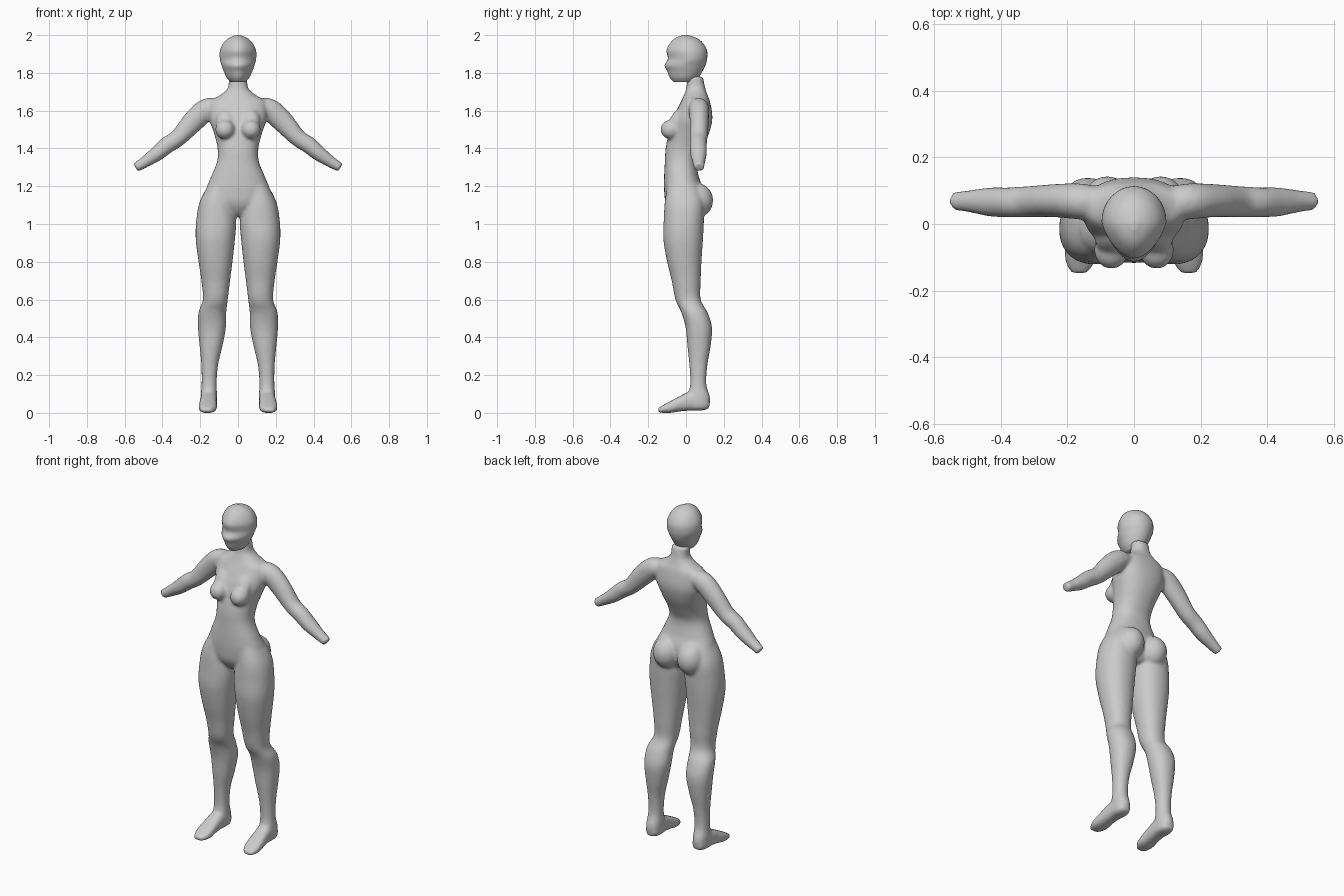
import bpy, bmesh, math
from mathutils import Vector, Matrix

if "Cube" in bpy.data.objects:
    bpy.data.objects.remove(bpy.data.objects["Cube"])


def spline(pts, n=5):
    """Catmull-Rom interpolation through tuples of any length."""
    out = []
    for i in range(len(pts) - 1):
        p = [Vector(pts[min(max(i + k, 0), len(pts) - 1)]) for k in (-1, 0, 1, 2)]
        for j in range(n):
            t = j / n
            out.append(0.5 * (2 * p[1] + (p[2] - p[0]) * t
                              + (2 * p[0] - 5 * p[1] + 4 * p[2] - p[3]) * t * t
                              + (3 * p[1] - p[0] - 3 * p[2] + p[3]) * t ** 3))
    return out + [Vector(pts[-1])]


def skin(bm, rings):
    """Bridge rings of points into a closed tube."""
    loops = [[bm.verts.new(c) for c in r] for r in rings]
    faces = [bm.faces.new(loops[0]), bm.faces.new(loops[-1])]
    for a, b in zip(loops, loops[1:]):
        for i in range(len(a)):
            k = (i + 1) % len(a)
            faces.append(bm.faces.new((a[i], a[k], b[k], b[i])))
    bmesh.ops.recalc_face_normals(bm, faces=faces)


def oval(power=2.0, n=32):
    """Unit superellipse."""
    pts = []
    for i in range(n):
        c, s = math.cos(math.tau * i / n), math.sin(math.tau * i / n)
        pts.append((math.copysign(abs(c) ** (2 / power), c),
                    math.copysign(abs(s) ** (2 / power), s)))
    return pts


def stack(bm, stations, side=1, power=2.0, pinch=0.0):
    """Horizontal sections: z, centre x, half width, front y, back y."""
    rings = []
    for z, cx, rx, y0, y1 in spline(stations):
        cy, ry = (y0 + y1) / 2, (y1 - y0) / 2
        rings.append([(side * (cx + u * rx * (1 - pinch * max(0, -v))), cy + v * ry, z)
                      for u, v in oval(power)])
    skin(bm, rings)


def ball(bm, centre, radii, tilt=0.0):
    m = (Matrix.Translation(centre) @ Matrix.Rotation(tilt, 4, 'X')
         @ Matrix.Diagonal((*radii, 1)))
    bmesh.ops.create_uvsphere(bm, u_segments=24, v_segments=16, radius=1, matrix=m)


def finish(bm, name, voxel, iterations):
    me = bpy.data.meshes.new(name)
    bm.to_mesh(me)
    bm.free()
    ob = bpy.data.objects.new(name, me)
    bpy.context.collection.objects.link(ob)
    bpy.context.view_layer.objects.active = ob
    ob.select_set(True)
    if voxel:
        rm = ob.modifiers.new("blend", 'REMESH')
        rm.mode = 'VOXEL'
        rm.voxel_size = voxel
        sm = ob.modifiers.new("soften", 'SMOOTH')
        sm.factor, sm.iterations = 0.5, iterations
        for m in (rm.name, sm.name):
            bpy.ops.object.modifier_apply(modifier=m)
    ob.data.polygons.foreach_set("use_smooth", [True] * len(ob.data.polygons))
    ob.select_set(False)
    return ob


TORSO = [(1.78, 0, .050, .005, .090), (1.72, 0, .054, .002, .102),
         (1.68, 0, .098, -.012, .115), (1.645, 0, .150, -.028, .128),
         (1.56, 0, .153, -.070, .140), (1.48, 0, .127, -.092, .122),
         (1.40, 0, .108, -.108, .085), (1.33, 0, .111, -.112, .058),
         (1.25, 0, .143, -.116, .068), (1.18, 0, .168, -.116, .092),
         (1.11, 0, .150, -.108, .090), (1.06, 0, .060, -.080, .070),
         (1.04, 0, .030, -.055, .050)]

LEG = [(1.22, .090, .060, -.095, .060), (1.12, .112, .090, -.112, .095),
       (1.02, .115, .106, -.118, .095), (.92, .120, .104, -.120, .090),
       (.80, .119, .090, -.100, .082), (.70, .118, .076, -.076, .078),
       (.60, .120, .066, -.056, .078), (.53, .136, .074, -.024, .115),
       (.45, .138, .074, -.002, .138), (.35, .143, .060, .008, .130),
       (.25, .150, .044, .018, .113), (.15, .153, .040, .022, .108),
       (.08, .154, .044, .005, .128), (.02, .154, .040, .000, .122)]

# foot sections: y, centre x, half width, sole z, top z
FOOT = [(.122, .154, .026, .025, .070), (.09, .154, .042, .013, .095),
        (.03, .155, .044, .012, .115), (-.03, .158, .046, .008, .090),
        (-.08, .160, .049, .000, .064), (-.12, .162, .042, .000, .042),
        (-.148, .164, .024, .003, .026)]

# arm sections: x, z, y, radius in view plane, radius in y
ARM = [(.10, 1.615, .062, .045, .050), (.165, 1.607, .068, .058, .054),
       (.235, 1.545, .070, .058, .050), (.315, 1.458, .067, .046, .047),
       (.375, 1.418, .065, .045, .045), (.43, 1.372, .066, .040, .044),
       (.49, 1.330, .068, .031, .034), (.542, 1.298, .069, .025, .027)]

# body: torso, bust, seat, limbs blended into one skin
bm = bmesh.new()
stack(bm, TORSO, power=2.3)
for s in (-1, 1):
    ball(bm, (s * .068, -.078, 1.500), (.052, .057, .052))
    ball(bm, (s * .066, -.050, 1.545), (.050, .036, .075), -.45)
    ball(bm, (s * .080, .058, 1.125), (.078, .086, .092))
    stack(bm, LEG, s, 2.2)
    rings = []
    for y, cx, rx, z0, z1 in spline(FOOT):
        rings.append([(s * (cx + u * rx), y, (z0 + z1) / 2 + v * (z1 - z0) / 2)
                      for u, v in oval(2.5)])
    skin(bm, rings)
    path = spline(ARM)
    rings = []
    for i, (x, z, y, r, ry) in enumerate(path):
        a, b = path[max(i - 1, 0)], path[min(i + 1, len(path) - 1)]
        d = Vector((b[0] - a[0], b[1] - a[1])).normalized()
        rings.append([(s * (x - d.y * u * r), y + v * ry, z + d.x * u * r)
                      for u, v in oval()])
    skin(bm, rings)
finish(bm, "body", .0085, 7)

# head: separate shell with a narrowed face
HEAD = [(1.752, 0, .040, -.066, .040), (1.775, 0, .060, -.086, .066),
        (1.81, 0, .076, -.100, .088), (1.84, 0, .087, -.113, .103),
        (1.875, 0, .096, -.096, .112), (1.92, 0, .095, -.103, .111),
        (1.96, 0, .076, -.082, .088), (1.985, 0, .048, -.055, .056),
        (2.0, 0, .012, -.018, .012)]
bm = bmesh.new()
stack(bm, HEAD, pinch=.25)
finish(bm, "head", 0, 0)
